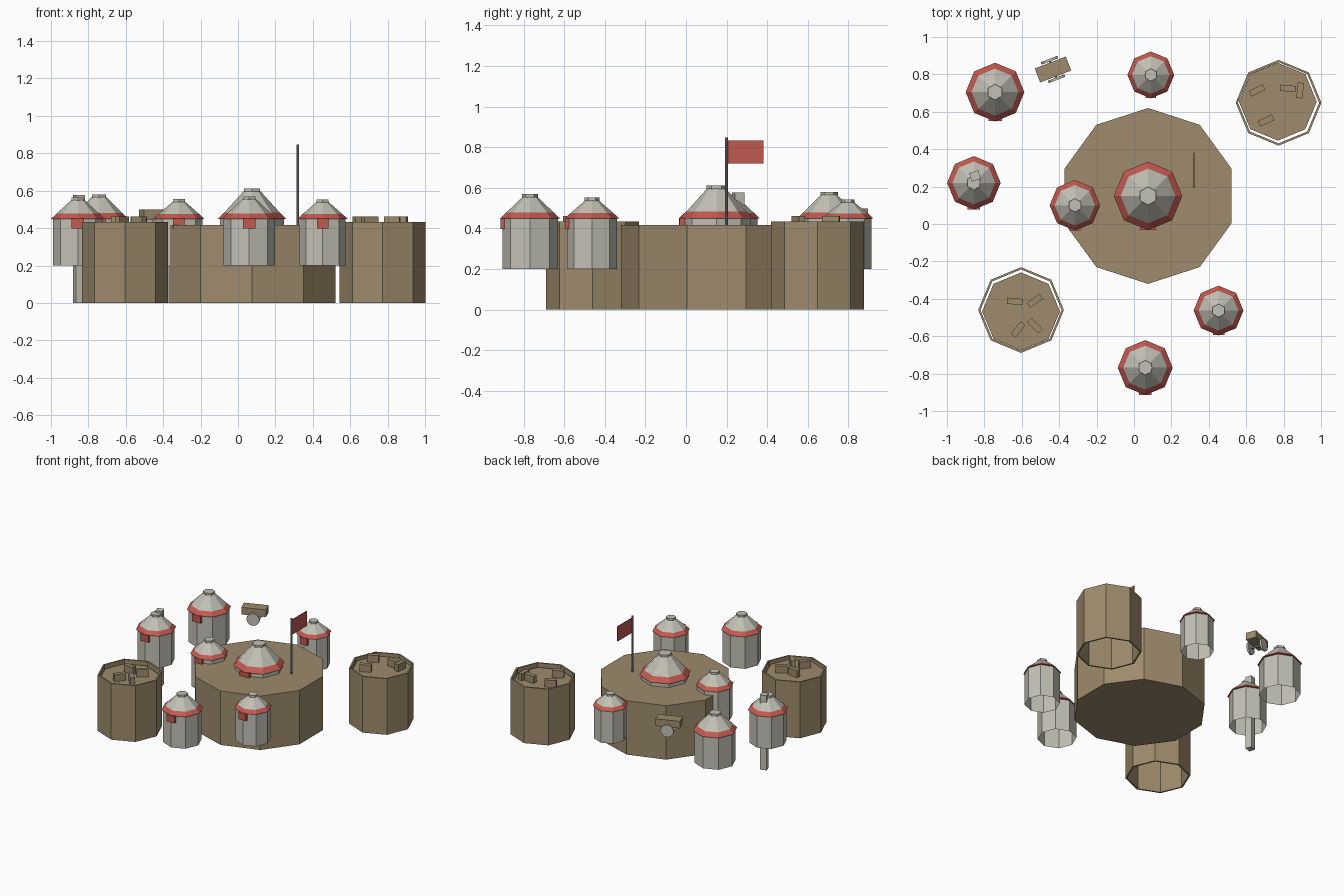
import bpy, bmesh, math
from mathutils import Matrix, Vector

if "Cube" in bpy.data.objects:
    bpy.data.objects.remove(bpy.data.objects["Cube"])


def material(name, rgb):
    m = bpy.data.materials.new(name)
    m.use_nodes = True
    m.diffuse_color = (*rgb, 1)
    m.node_tree.nodes["Principled BSDF"].inputs["Base Color"].default_value = (*rgb, 1)
    return m


EARTH = material("earth_brown", (0.34, 0.26, 0.15))
STONE = material("pale_stone", (0.54, 0.53, 0.46))
RED = material("faded_red", (0.53, 0.10, 0.08))
METAL = material("dull_metal", (0.27, 0.27, 0.26))


def finish(bm, name, mats):
    mesh = bpy.data.meshes.new(name)
    bm.to_mesh(mesh)
    bm.free()
    for m in mats:
        mesh.materials.append(m)
    ob = bpy.data.objects.new(name, mesh)
    bpy.context.collection.objects.link(ob)
    return ob


def lathe(name, centre, sides, profile, mats, slots=None, turn=0, caps=(), loop=False):
    """Sweep a (radius, height) profile into a faceted shell."""
    bm = bmesh.new()
    rings = []
    for r, z in profile:
        angles = [turn + math.tau * i / sides for i in range(sides)]
        rings.append([bm.verts.new((centre[0] + r * math.cos(a),
                                    centre[1] + r * math.sin(a), z)) for a in angles])
    pairs = list(zip(rings, rings[1:] + rings[:1]))
    if not loop:
        pairs.pop()
    for k, (lo, hi) in enumerate(pairs):
        for i in range(sides):
            j = (i + 1) % sides
            f = bm.faces.new((lo[i], lo[j], hi[j], hi[i]))
            f.material_index = slots[k] if slots else 0
    if "bottom" in caps:
        bm.faces.new(rings[0][::-1])
    if "top" in caps:
        bm.faces.new(rings[-1])
    return finish(bm, name, mats)


def box(name, centre, size, mat, turn=0):
    bm = bmesh.new()
    bmesh.ops.create_cube(bm, size=1)
    m = (Matrix.Translation(centre) @ Matrix.Rotation(math.radians(turn), 4, "Z")
         @ Matrix.Diagonal((*size, 1)))
    bmesh.ops.transform(bm, matrix=m, verts=bm.verts)
    return finish(bm, name, [mat])


# Central ten-sided mound
lathe("central_mound", (0.075, 0.15), 10, [(0.47, 0), (0.47, 0.417)], [EARTH],
      turn=math.pi / 2, caps=("bottom", "top"))


# Small turrets: open body, red eave, stone roof, hexagonal cap and red hatch
def turret(label, x, y, r):
    eave = 0.45
    ring = eave + 0.19 * r
    top = 0.543 + 1.17 * (r - 0.125)
    lathe(label + "_body", (x, y), 8, [(0.93 * r, 0.2), (0.93 * r, eave)], [STONE])
    lathe(label + "_roof", (x, y), 8,
          [(0.93 * r, eave - 0.002), (r, eave), (0.8 * r, ring), (0.25 * r, top - 0.014)],
          [RED, STONE], slots=[0, 0, 1])
    lathe(label + "_cap", (x, y), 6, [(0.27 * r, top - 0.016), (0.27 * r, top)], [STONE],
          turn=math.pi / 2, caps=("bottom", "top"))
    box(label + "_hatch", (x, y - 0.92 * r, 0.425), (0.46 * r, 0.14 * r, 0.055), RED)


for label, x, y, r in [
    ("back_right_turret", -0.743, 0.705, 0.157),
    ("right_turret", -0.856, 0.22, 0.143),
    ("mound_edge_turret", -0.316, 0.10, 0.135),
    ("mound_turret", 0.075, 0.15, 0.183),
    ("back_turret", 0.09, 0.797, 0.125),
    ("front_left_turret", 0.452, -0.463, 0.133),
    ("front_turret", 0.06, -0.768, 0.147),
]:
    turret(label, x, y, r)

# Stone post running through the right turret
box("stone_post", (-0.85, 0.257, 0.289), (0.05, 0.048, 0.578), STONE, 18)


# Large earth towers: hollow wall, sunken floor and loose crates
def tower(label, x, y, shift, crates):
    lathe(label + "_wall", (x, y), 8,
          [(0.229, 0), (0.229, 0.434), (0.217, 0.434), (0.217, 0)], [EARTH], loop=True)
    lathe(label + "_floor", (x + shift[0], y + shift[1]), 8,
          [(0.208, 0.387), (0.208, 0.407)], [EARTH], caps=("bottom", "top"))
    for i, (cx, cy, turn) in enumerate(crates):
        box(f"{label}_crate_{i + 1}", (cx, cy, 0.434), (0.083, 0.033, 0.056), EARTH, turn)


tower("back_left_tower", 0.773, 0.648, (-0.004, 0.006),
      [(0.658, 0.714, 25), (0.824, 0.725, -5), (0.888, 0.714, 83), (0.706, 0.553, 25)])
tower("front_right_tower", -0.604, -0.46, (0, -0.007),
      [(-0.636, -0.414, -5), (-0.53, -0.41, 35), (-0.62, -0.564, 52), (-0.53, -0.543, -45)])

# Flag on the mound
lathe("flag_pole", (0.32, 0.2), 8, [(0.007, 0.41), (0.007, 0.848)], [METAL],
      caps=("bottom", "top"))
box("flag", (0.32, 0.293, 0.777), (0.006, 0.178, 0.114), RED)

# Two-wheeled cart
cart = Vector((-0.433, 0.826, 0.472))
tilt = 21
box("cart_bed", cart, (0.178, 0.08, 0.055), EARTH, tilt)
spin = Matrix.Rotation(math.radians(tilt), 4, "Z")
for label, side in (("front", -1), ("back", 1)):
    bm = bmesh.new()
    place = (Matrix.Translation(cart) @ spin @ Matrix.Translation((0, side * 0.053, -0.05))
             @ Matrix.Rotation(math.pi / 2, 4, "X"))
    bmesh.ops.create_cone(bm, cap_ends=True, segments=16, radius1=0.047, radius2=0.047,
                          depth=0.014, matrix=place)
    finish(bm, label + "_wheel", [STONE])
axle = box("cart_axle", cart + Vector((0, 0, -0.05)), (0.012, 0.1, 0.012), METAL, tilt)
